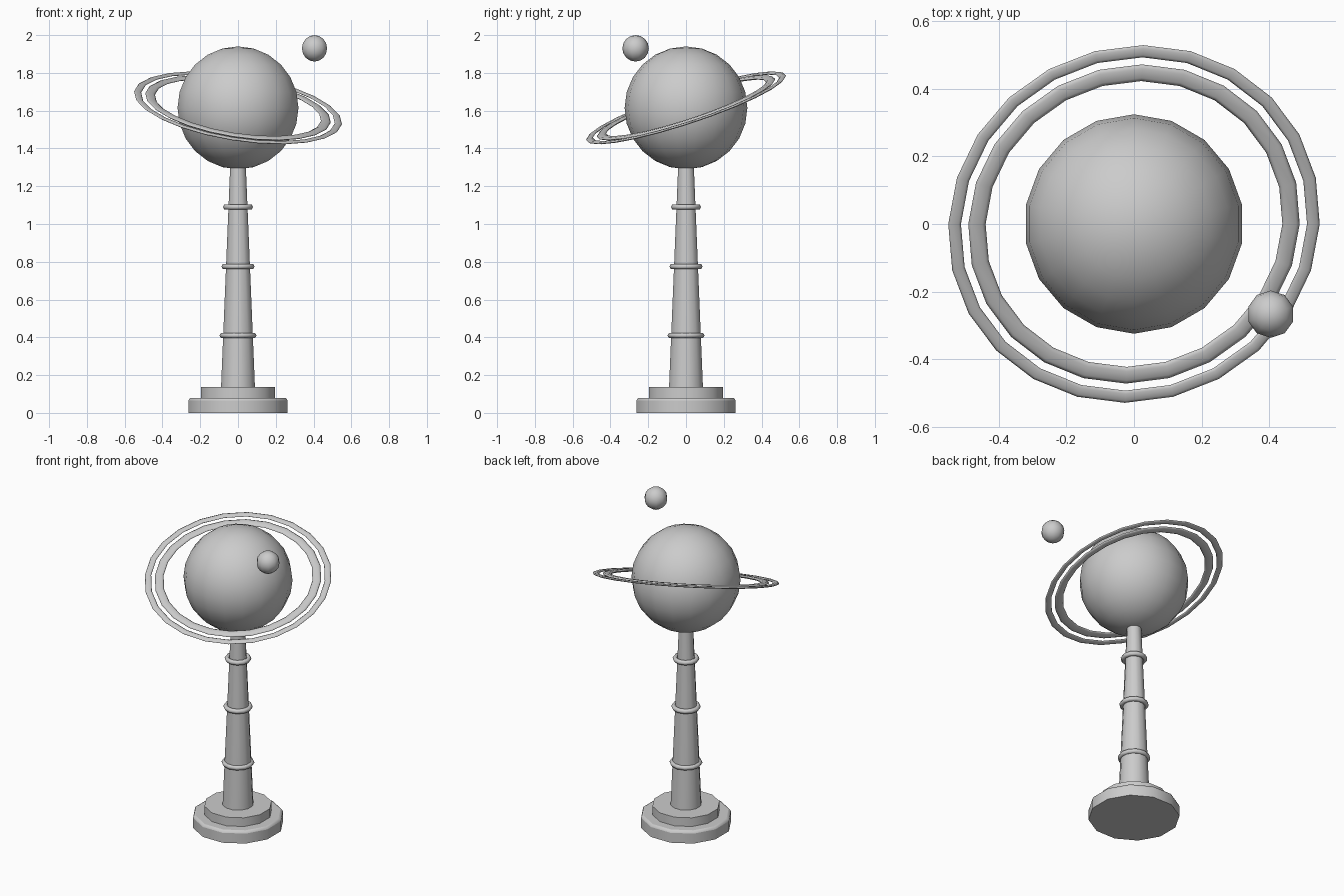
import bpy, math
from math import radians, cos, pi

if "Cube" in bpy.data.objects:
    bpy.data.objects.remove(bpy.data.objects["Cube"])

grey = bpy.data.materials.new("plain_grey")
grey.diffuse_color = (0.6, 0.6, 0.6, 1)
grey.use_nodes = True
grey.node_tree.nodes["Principled BSDF"].inputs["Base Color"].default_value = grey.diffuse_color


def finish(name, angle):
    ob = bpy.context.object
    ob.name = name
    ob.data.materials.append(grey)
    bpy.ops.object.shade_smooth_by_angle(angle=radians(angle))
    return ob


def drum(name, r1, r2, z0, z1):
    # twelve-sided drum with flats facing the axes; r1, r2 measured across flats
    k = 1 / cos(pi / 12)
    bpy.ops.mesh.primitive_cone_add(vertices=12, radius1=r1 * k, radius2=r2 * k,
                                    depth=z1 - z0, location=(0, 0, (z0 + z1) / 2),
                                    rotation=(0, 0, radians(15)))
    return finish(name, 40)


def ball(name, r, loc, segs, rings):
    bpy.ops.mesh.primitive_uv_sphere_add(segments=segs, ring_count=rings, radius=r, location=loc)
    return finish(name, 60)


def hoop(name, major, minor, z, segs, flat=1.0, tilt=(0, 0, 0)):
    bpy.ops.mesh.primitive_torus_add(major_radius=major, minor_radius=minor, location=(0, 0, z),
                                     rotation=tilt, major_segments=segs, minor_segments=6)
    ob = finish(name, 80)
    ob.scale.z = flat
    return ob


# stepped base, lower step with softened top rim
low = drum("base_lower", 0.262, 0.262, 0, 0.08)
weights = low.data.attributes.new("bevel_weight_edge", 'FLOAT', 'EDGE')
for e in low.data.edges:
    if all(low.data.vertices[v].co.z > 0 for v in e.vertices):
        weights.data[e.index].value = 1
bev = low.modifiers.new("rim", 'BEVEL')
bev.limit_method = 'WEIGHT'
bev.width = 0.015
bev.segments = 2
drum("base_upper", 0.195, 0.195, 0.08, 0.137)

# tapered post with three collars
drum("post", 0.09, 0.04, 0.13, 1.34)
for i, (z, r) in enumerate([(0.41, 0.083), (0.775, 0.073), (1.09, 0.065)]):
    hoop(f"collar_{i + 1}", r, 0.015, z, 12)

# planet, tilted flat rings and moon
ball("planet", 0.325, (0, 0, 1.615), 18, 12)
tilt = (radians(18), radians(9), 0)
hoop("ring_inner", 0.471, 0.026, 1.615, 24, 0.35, tilt)
hoop("ring_outer", 0.538, 0.019, 1.615, 24, 0.35, tilt)
ball("moon", 0.07, (0.405, -0.267, 1.93), 10, 8)
